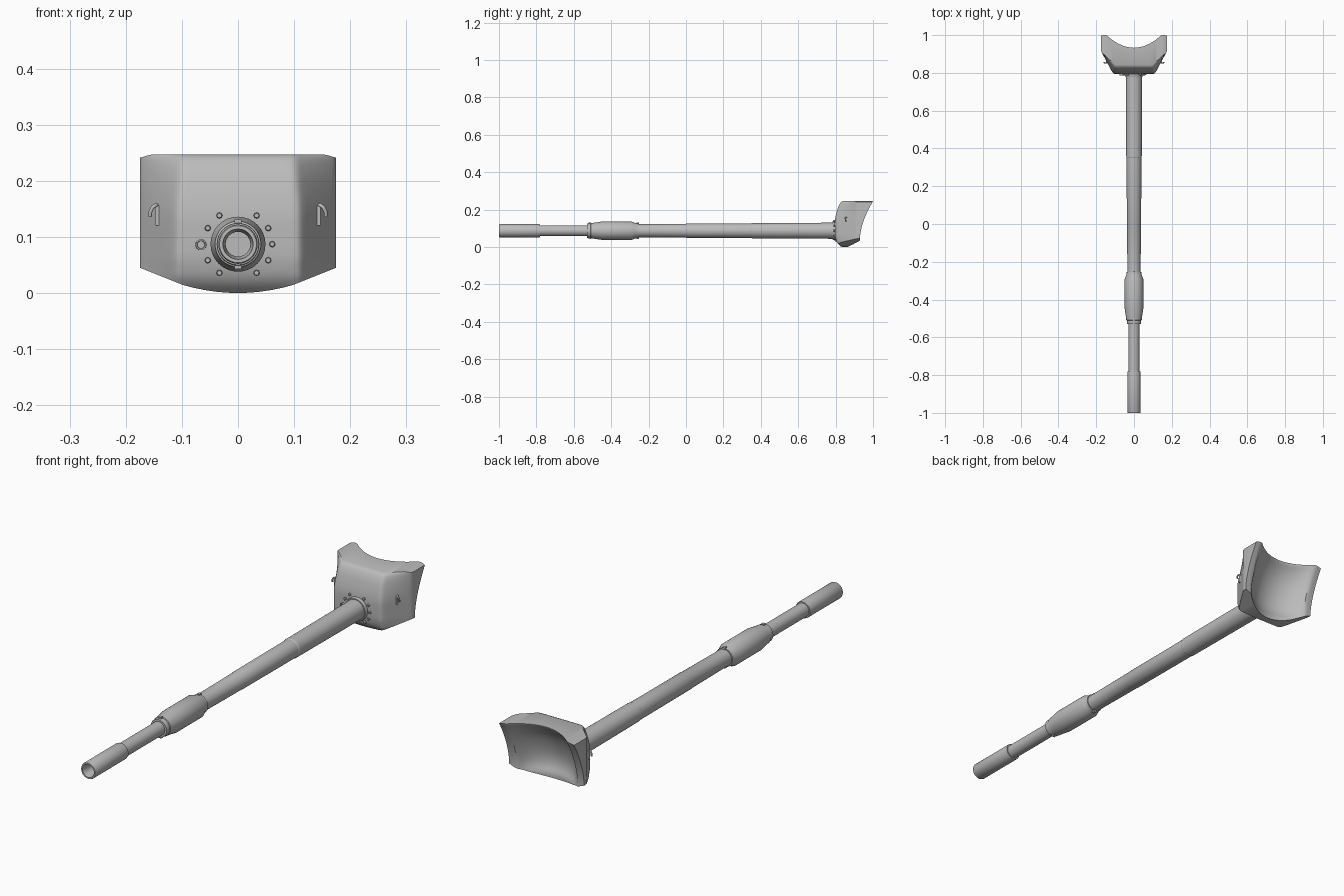
import bpy, bmesh, math
from mathutils import Vector

if "Cube" in bpy.data.objects:
    bpy.data.objects.remove(bpy.data.objects["Cube"])

AXIS_Z = 0.087
steel = bpy.data.materials.new("grey steel")
steel.diffuse_color = (0.5, 0.5, 0.5, 1)
steel.use_nodes = True
steel.node_tree.nodes["Principled BSDF"].inputs["Base Color"].default_value = steel.diffuse_color


def finish(name, bm, angle=32):
    bmesh.ops.recalc_face_normals(bm, faces=bm.faces)
    me = bpy.data.meshes.new(name)
    bm.to_mesh(me)
    bm.free()
    ob = bpy.data.objects.new(name, me)
    bpy.context.collection.objects.link(ob)
    me.materials.append(steel)
    bpy.ops.object.select_all(action='DESELECT')
    ob.select_set(True)
    bpy.context.view_layer.objects.active = ob
    bpy.ops.object.shade_smooth_by_angle(angle=math.radians(angle))
    return ob


def lathe(name, profile, x=0, z=AXIS_Z, n=32):
    """Turn (y, radius) points around an axis along y."""
    bm = bmesh.new()
    rings = []
    for y, r in profile:
        if r == 0:
            rings.append([bm.verts.new((x, y, z))] * n)
        else:
            rings.append([bm.verts.new((x + r * math.cos(2 * math.pi * i / n), y,
                                        z + r * math.sin(2 * math.pi * i / n))) for i in range(n)])
    for a, b in zip(rings, rings[1:]):
        for i in range(n):
            j = (i + 1) % n
            bm.faces.new(list(dict.fromkeys([a[i], a[j], b[j], b[i]])))
    return finish(name, bm)


def interp(pts, t):
    for (a, va), (b, vb) in zip(pts, pts[1:]):
        if t <= b:
            return va + (vb - va) * max(0, t - a) / (b - a)
    return pts[-1][1]


# Gun tube with open bore
lathe("gun_barrel", [(-0.55, 0), (-0.55, 0.022), (-0.97, 0.022), (-0.99, 0.026), (-1.0, 0.027),
                     (-1.0, 0.033), (-0.996, 0.035), (-0.785, 0.035), (-0.78, 0.034), (-0.78, 0.029),
                     (-0.5, 0.029), (-0.3, 0.034), (-0.25, 0.035), (0.0, 0.037), (0.003, 0.038),
                     (0.35, 0.039), (0.353, 0.041), (0.79, 0.043), (0.84, 0.043), (0.84, 0)])
# Swollen sleeve with its end collars
lathe("barrel_sleeve", [(-0.53, 0.028), (-0.53, 0.037), (-0.527, 0.038), (-0.51, 0.038),
                        (-0.508, 0.041), (-0.495, 0.042), (-0.45, 0.049), (-0.29, 0.049),
                        (-0.27, 0.041), (-0.262, 0.040), (-0.255, 0.039), (-0.255, 0.033)])
# Mounting collar
lathe("barrel_collar", [(0.782, 0.042), (0.782, 0.047), (0.787, 0.049), (0.83, 0.049)])


# Small lugs on the sleeve ends
def box(name, centre, size):
    bm = bmesh.new()
    bmesh.ops.create_cube(bm, size=1)
    for v in bm.verts:
        v.co = Vector(centre) + Vector([v.co[k] * size[k] for k in range(3)])
    return finish(name, bm)


for y in (-0.515, -0.258):
    for s in (-1, 1):
        box("sleeve_lug", (0, y, AXIS_Z + s * 0.039), (0.012, 0.014, 0.01))

# Gun shield: front and concave back sheets joined at the rim
FRONT = [(0, 0.832), (0.015, 0.814), (0.03, 0.804), (0.06, 0.796), (0.14, 0.795),
         (0.18, 0.803), (0.215, 0.814), (0.236, 0.826), (0.243, 0.833), (0.247, 0.843)]


def front_y(x, z):
    a = abs(x)
    mid = interp(FRONT, z)
    edge = interp([(0, 0.112), (0.15, 0.11), (0.247, 0.1)], z)

    def raw(q):
        if q > 0.172:
            return 0.91 + (q - 0.172) * 3
        return mid + (0.91 - mid) * max(0, q - edge) / (0.172 - edge)
    if a > 0.165:
        return raw(a)
    return sum(raw(a + d) for d in (-0.006, -0.003, 0, 0.003, 0.006)) / 5


def back_y(x, z):
    a = abs(x)
    t = min(1, max(0, (z - 0.045) / 0.2))
    dish = max(0, 1 - (a / 0.14) ** 4) * max(0, 1 - abs((z - 0.13) / 0.11) ** 3)
    return 0.863 + 0.07 * t ** 1.7 + 0.067 * min(1, (a / 0.145) ** 2) - 0.018 * dish


def bottom_z(x):
    a = abs(x)
    return 0.015 * (a / 0.1) ** 2 if a < 0.1 else 0.015 + 0.03 * (a - 0.1) / 0.075


half = [0.0, 0.02, 0.04, 0.06, 0.08, 0.092, 0.1, 0.105, 0.11, 0.115, 0.122, 0.132,
        0.142, 0.152, 0.16, 0.167, 0.172, 0.175]
xs = [-v for v in reversed(half[1:])] + half
fr = [0, 0.03, 0.06, 0.1, 0.14, 0.18, 0.24, 0.32, 0.4, 0.48, 0.57, 0.66, 0.74, 0.81,
      0.87, 0.92, 0.957, 0.985, 1]
bm = bmesh.new()
sheets = []
for fn in (front_y, back_y):
    grid = []
    for x in xs:
        z0 = bottom_z(x)
        z1 = 0.247 - max(0, abs(x) - 0.155) * 0.3
        grid.append([bm.verts.new((x, fn(x, z0 + (z1 - z0) * f), z0 + (z1 - z0) * f)) for f in fr])
    sheets.append(grid)
    for i in range(len(xs) - 1):
        for j in range(len(fr) - 1):
            bm.faces.new((grid[i][j], grid[i + 1][j], grid[i + 1][j + 1], grid[i][j + 1]))
rims = [[g[0] for g in s] + s[-1][1:] + [g[-1] for g in reversed(s[:-1])] + s[0][-2:0:-1] for s in sheets]
n = len(rims[0])
for i in range(n):
    j = (i + 1) % n
    bm.faces.new((rims[0][i], rims[0][j], rims[1][j], rims[1][i]))
finish("gun_shield", bm, 35)

# Bolt circle, with a small port in place of one bolt
for side in (-1, 1):
    for deg in (57, 28, 0, -28, -57):
        if side == -1 and deg == 0:
            continue
        x = side * 0.061 * math.cos(math.radians(deg))
        z = AXIS_Z + 0.061 * math.sin(math.radians(deg))
        y = front_y(x, z)
        lathe("shield_bolt", [(y - 0.008, 0), (y - 0.008, 0.004), (y - 0.006, 0.0055), (y + 0.005, 0.0055)], x, z, 8)
lathe("side_port", [(0.795, 0), (0.795, 0.0065), (0.787, 0.007), (0.787, 0.0095), (0.8, 0.01)],
      -0.066, AXIS_Z - 0.001, 20)


# Lifting hooks on the angled cheeks
def hook(s):
    cu = bpy.data.curves.new("lifting_hook", 'CURVE')
    cu.dimensions = '3D'
    cu.bevel_depth = 0.0035
    cu.bevel_resolution = 2
    cu.use_fill_caps = True
    sp = cu.splines.new('POLY')
    pts = [(0.142, 0.866, 0.155), (0.146, 0.853, 0.157), (0.152, 0.852, 0.153),
           (0.156, 0.853, 0.145), (0.157, 0.855, 0.136)]
    sp.points.add(len(pts) - 1)
    for p, q in zip(sp.points, pts):
        p.co = (s * q[0], q[1], q[2], 1)
    ob = bpy.data.objects.new("lifting_hook", cu)
    bpy.context.collection.objects.link(ob)
    cu.materials.append(steel)
    box("hook_base", (s * 0.144, front_y(0.144, 0.13), 0.138), (0.006, 0.012, 0.036))


for s in (-1, 1):
    hook(s)
